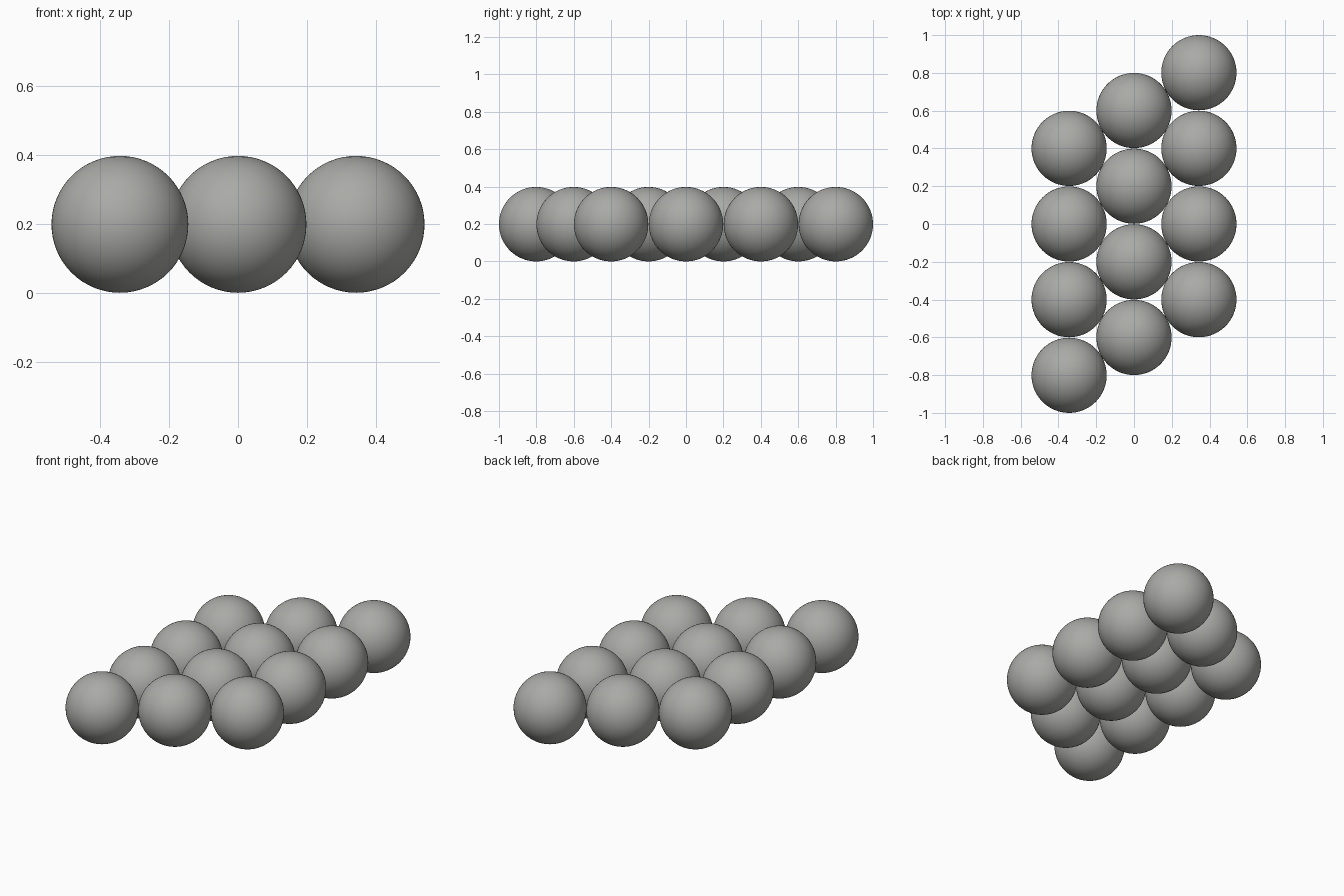
import bpy

if "Cube" in bpy.data.objects:
    bpy.data.objects.remove(bpy.data.objects["Cube"])

RADIUS = 0.199     # ball size
STEP_X = 0.3435    # distance between rows
STEP_Y = 0.4005    # distance between balls in a row

grey = bpy.data.materials.new("warm grey")
grey.diffuse_color = (0.40, 0.40, 0.385, 1)
grey.use_nodes = True
grey.node_tree.nodes["Principled BSDF"].inputs["Base Color"].default_value = grey.diffuse_color

# One shared ball mesh
bpy.ops.mesh.primitive_uv_sphere_add(segments=64, ring_count=32, radius=RADIUS)
first = bpy.context.object
bpy.ops.object.shade_smooth()
ball_mesh = first.data
ball_mesh.name = "ball"
ball_mesh.materials.append(grey)
bpy.data.objects.remove(first)

# Three rows of four balls, each row shifted by half a ball
for row in range(3):
    for i in range(4):
        ball = bpy.data.objects.new(f"ball_{row + 1}_{i + 1}", ball_mesh)
        ball.location = ((row - 1) * STEP_X,
                         (i - 1.5 + (row - 1) / 2) * STEP_Y,
                         RADIUS)
        bpy.context.collection.objects.link(ball)
